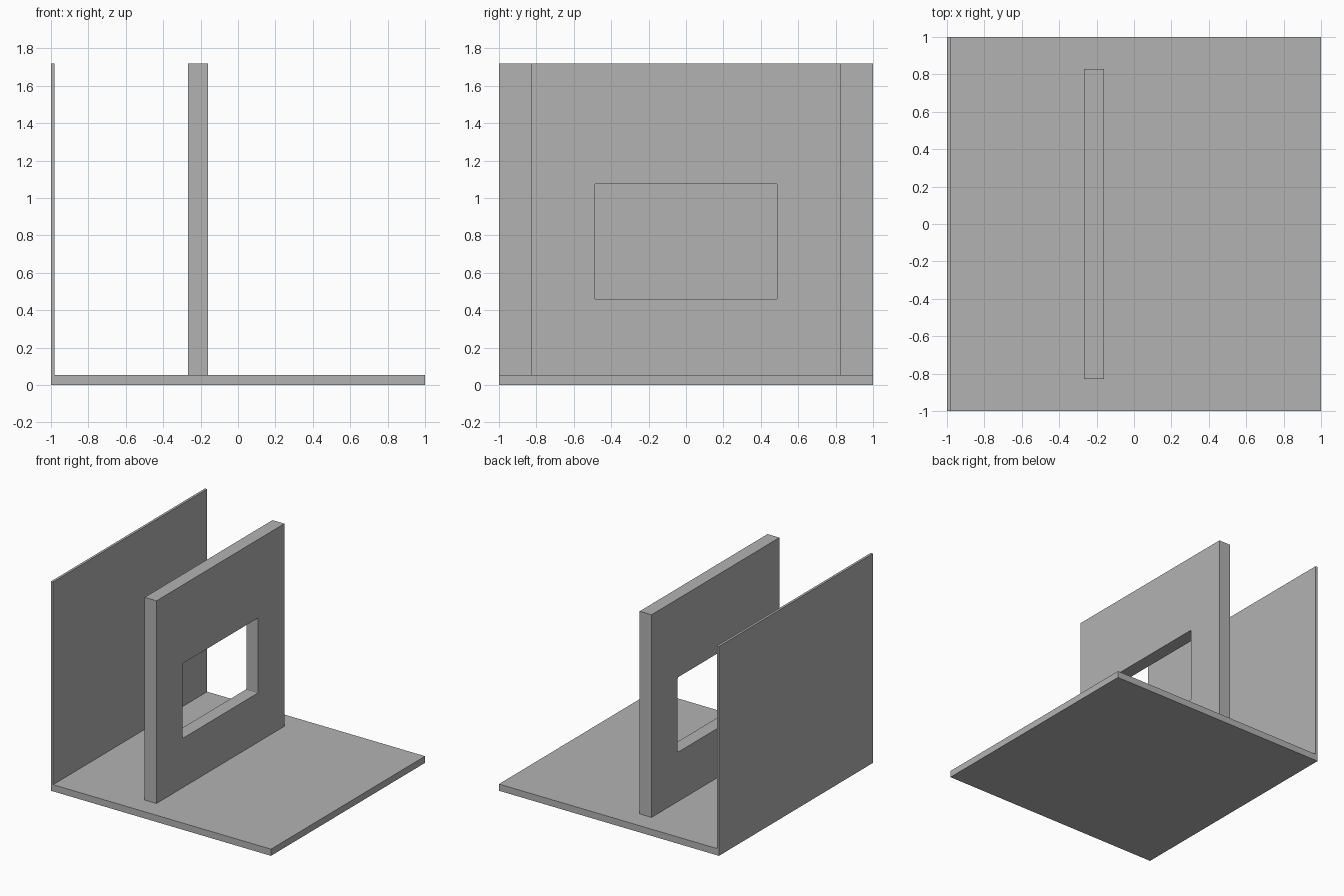
import bpy, bmesh

if "Cube" in bpy.data.objects:
    bpy.data.objects.remove(bpy.data.objects["Cube"])

# Single plain grey material
GREY = (0.45, 0.45, 0.45, 1)
grey = bpy.data.materials.new("plain grey")
grey.use_nodes = True
grey.diffuse_color = GREY
grey.node_tree.nodes["Principled BSDF"].inputs["Base Color"].default_value = GREY


def prism(name, profile, axis, start, end):
    """Extrude a closed 2D profile along x or y."""
    def place(a, b):
        return (start, a, b) if axis == "x" else (a, start, b)
    bm = bmesh.new()
    face = bm.faces.new([bm.verts.new(place(a, b)) for a, b in profile])
    grown = bmesh.ops.extrude_face_region(bm, geom=[face])["geom"]
    shift = (end - start, 0, 0) if axis == "x" else (0, end - start, 0)
    bmesh.ops.translate(bm, vec=shift,
                        verts=[v for v in grown if isinstance(v, bmesh.types.BMVert)])
    bmesh.ops.recalc_face_normals(bm, faces=bm.faces)
    mesh = bpy.data.meshes.new(name)
    bm.to_mesh(mesh)
    bm.free()
    mesh.materials.append(grey)
    obj = bpy.data.objects.new(name, mesh)
    bpy.context.collection.objects.link(obj)
    return obj


def rectangle(a0, a1, b0, b1):
    return [(a0, b0), (a1, b0), (a1, b1), (a0, b1)]


BASE_TOP, HEIGHT = 0.055, 1.72

# Floor slab and thin side panel in one L-shaped section
prism("base_and_side_panel",
      [(-1, 0), (1, 0), (1, BASE_TOP), (-0.98, BASE_TOP), (-0.98, HEIGHT), (-1, HEIGHT)],
      "y", -1, 1)

# Thick upright wall standing on the slab
wall = prism("window_wall", rectangle(-0.83, 0.83, BASE_TOP, HEIGHT), "x", -0.268, -0.16)

# Window opening with slightly eased corners
cutter = prism("window_cutter", rectangle(-0.49, 0.49, 0.46, 1.075), "x", -0.4, 0)
cutter.hide_render = True
bm = bmesh.new()
bm.from_mesh(cutter.data)
long_edges = [e for e in bm.edges if abs(e.verts[0].co.x - e.verts[1].co.x) > 0.1]
bmesh.ops.bevel(bm, geom=long_edges, offset=0.008, segments=2, profile=0.5, affect="EDGES")
bm.to_mesh(cutter.data)
bm.free()

opening = wall.modifiers.new("window opening", "BOOLEAN")
opening.operation = "DIFFERENCE"
opening.solver = "EXACT"
opening.object = cutter
bpy.context.view_layer.objects.active = wall
bpy.ops.object.modifier_apply(modifier=opening.name)
bpy.data.objects.remove(cutter)
